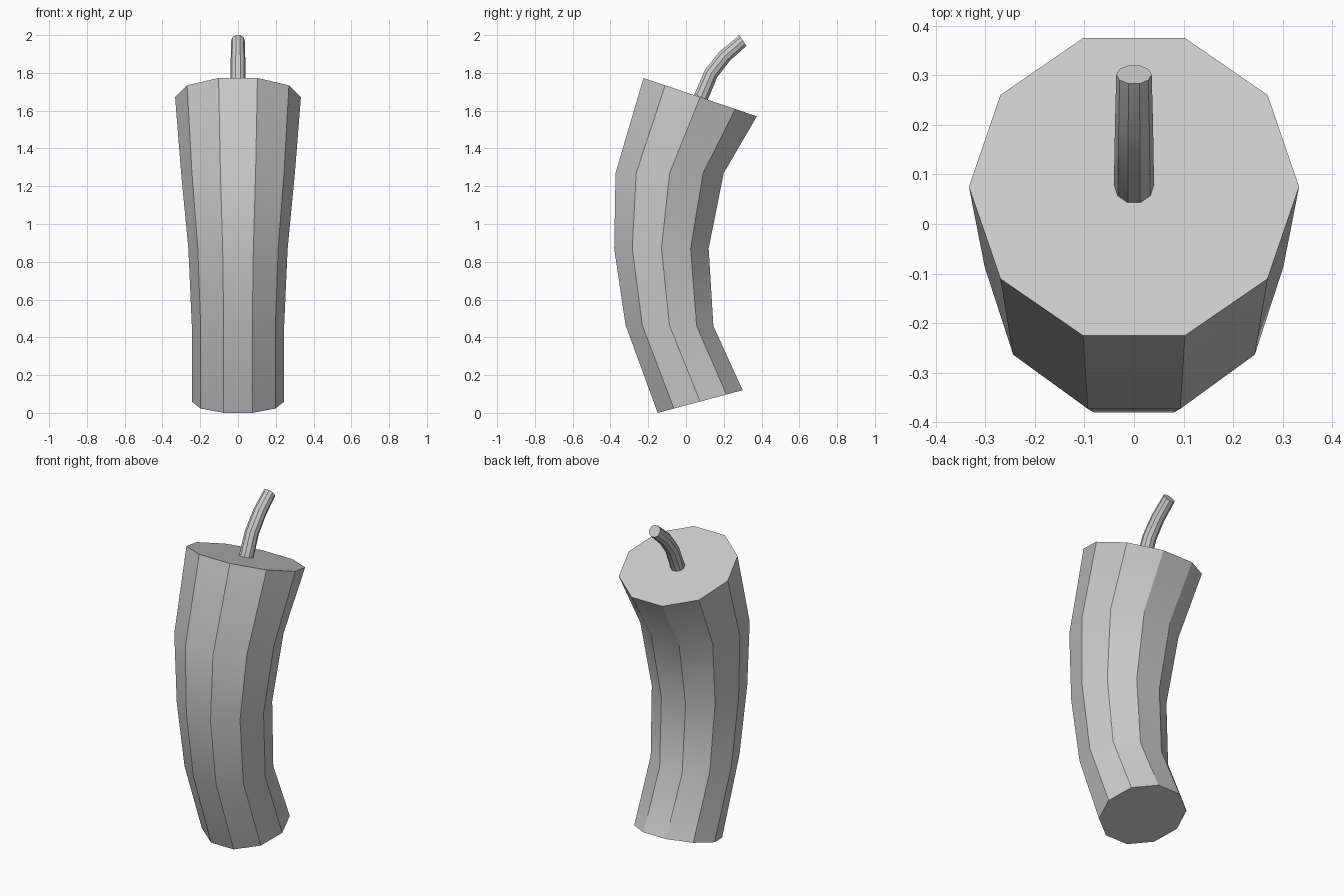
import bpy, bmesh, math
from mathutils import Vector

if "Cube" in bpy.data.objects:
    bpy.data.objects.remove(bpy.data.objects["Cube"])

SIDES = 10


def bent_tube(name, rings):
    """Loft ten-sided rings, each given by its front and back edge as (y, z)."""
    bm = bmesh.new()
    loops = []
    for fy, fz, by, bz in rings:
        front, back = Vector((0, fy, fz)), Vector((0, by, bz))
        mid = (front + back) / 2
        r = (back - front).length / 2 / math.cos(math.pi / SIDES)
        d = (back - front).normalized()
        loops.append([bm.verts.new(mid + r * (math.cos(a) * Vector((1, 0, 0)) + math.sin(a) * d))
                      for a in (2 * math.pi * i / SIDES for i in range(SIDES))])
    for lo, hi in zip(loops, loops[1:]):
        for i in range(SIDES):
            j = (i + 1) % SIDES
            bm.faces.new((lo[i], lo[j], hi[j], hi[i]))
    bm.faces.new(loops[0][::-1])
    bm.faces.new(loops[-1])
    bmesh.ops.recalc_face_normals(bm, faces=bm.faces)
    mesh = bpy.data.meshes.new(name)
    bm.to_mesh(mesh)
    bm.free()
    ob = bpy.data.objects.new(name, mesh)
    bpy.context.collection.objects.link(ob)
    bpy.ops.object.select_all(action='DESELECT')
    ob.select_set(True)
    bpy.context.view_layer.objects.active = ob
    bpy.ops.object.shade_smooth_by_angle(angle=math.radians(30))
    return ob


# Curved body, widening to the tilted top
bent_tube("body", [
    (-0.15, 0.0, 0.30, 0.12),
    (-0.32, 0.465, 0.145, 0.46),
    (-0.38, 0.87, 0.12, 0.87),
    (-0.373, 1.27, 0.20, 1.27),
    (-0.225, 1.773, 0.375, 1.57),
])

# Thin bent stem rising from the top face
bent_tube("stem", [
    (0.043, 1.684, 0.116, 1.659),
    (0.10, 1.815, 0.165, 1.777),
    (0.18, 1.915, 0.232, 1.864),
    (0.283, 2.0, 0.32, 1.943),
])
